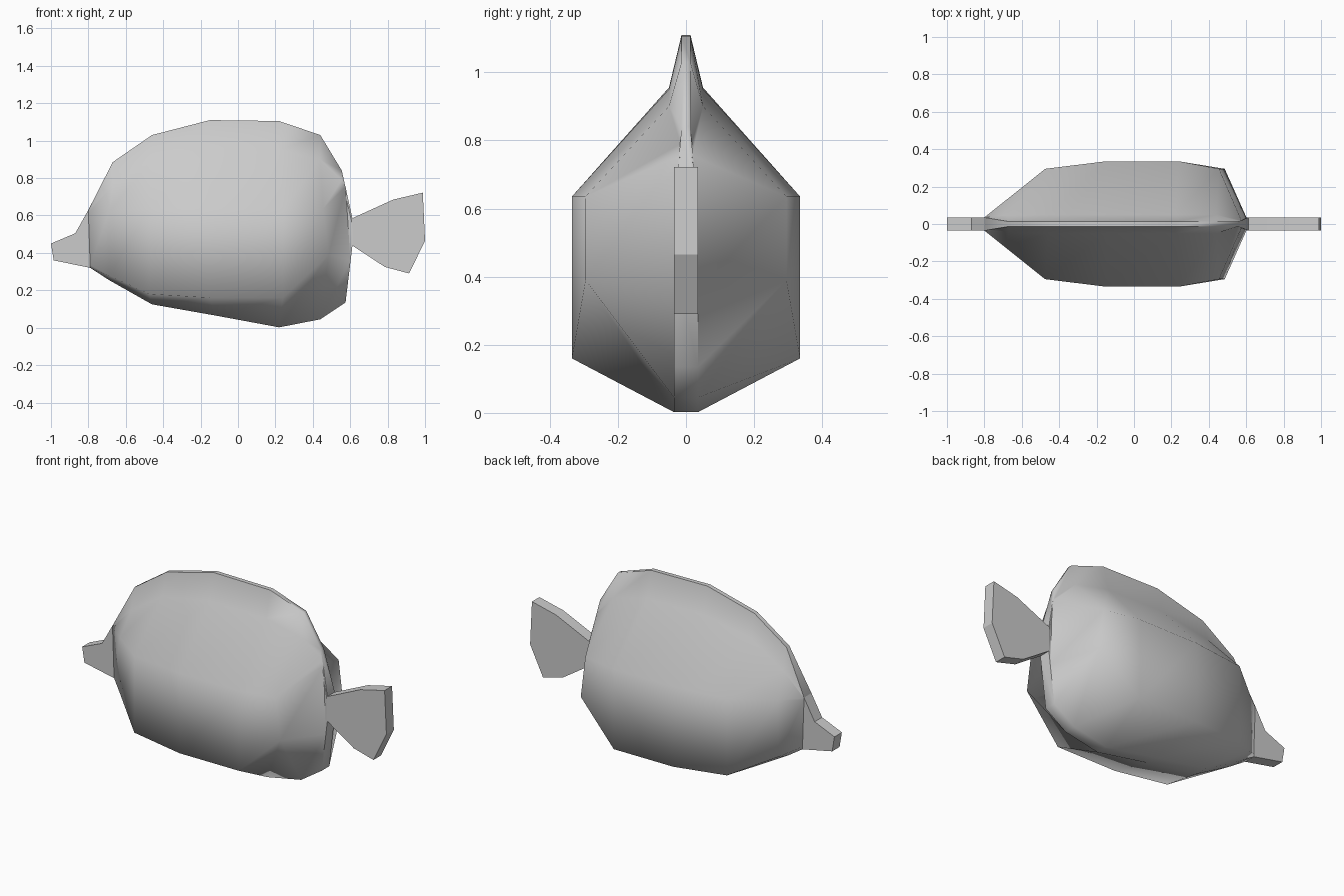
import bpy, bmesh, math

if "Cube" in bpy.data.objects:
    bpy.data.objects.remove(bpy.data.objects["Cube"])


def finish(name, bm, angle):
    bmesh.ops.recalc_face_normals(bm, faces=bm.faces)
    mesh = bpy.data.meshes.new(name)
    bm.to_mesh(mesh)
    bm.free()
    obj = bpy.data.objects.new(name, mesh)
    bpy.context.collection.objects.link(obj)
    bpy.ops.object.select_all(action='DESELECT')
    obj.select_set(True)
    bpy.context.view_layer.objects.active = obj
    bpy.ops.object.shade_smooth_by_angle(angle=math.radians(angle))
    return obj


def plate(name, outline, half):
    """Flat part: an x-z outline with thickness along y."""
    bm = bmesh.new()
    rims = [[bm.verts.new((x, y, z)) for x, z in outline] for y in (-half, half)]
    bm.faces.new(rims[0])
    bm.faces.new(rims[1])
    n = len(outline)
    for i in range(n):
        j = (i + 1) % n
        bm.faces.new((rims[0][i], rims[0][j], rims[1][j], rims[1][i]))
    return finish(name, bm, 20)


# Body stations: ridge x, z, half width | shoulder z, half width |
# upper side point | lower side point | keel x, z
stations = [
    (-.80, .63, .035, .625, .035, (-.80, .035, .615), (-.79, .035, .335), -.79, .32),
    (-.67, .885, .013, .76, .045, (-.69, .123, .62), (-.69, .118, .28), -.69, .255),
    (-.46, 1.03, .013, .90, .05, (-.475, .295, .635), (-.475, .295, .18), -.46, .125),
    (-.15, 1.11, .013, .955, .05, (-.15, .335, .635), (-.15, .335, .16), -.12, .065),
    (.22, 1.105, .013, .95, .05, (.24, .335, .635), (.24, .335, .16), .22, .002),
    (.44, 1.03, .013, .90, .05, (.455, .295, .635), (.485, .295, .39), .44, .045),
    (.555, .84, .013, .79, .016, (.575, .018, .755), (.601, .035, .36), .575, .135),
    (.612, .585, .035, .575, .035, (.612, .035, .55), (.612, .035, .46), .612, .44),
]

# Body: lofted through the stations, mirrored in y
bm = bmesh.new()
rings = []
for rx, rz, rw, sz, sw, upper, lower, kx, kz in stations:
    half = [(rx, rw, rz), (rx, sw, sz), upper, lower, (kx, .035, kz)]
    loop = half + [(x, -y, z) for x, y, z in reversed(half)]
    rings.append([bm.verts.new(p) for p in loop])
for a, b in zip(rings, rings[1:]):
    for i in range(len(a)):
        j = (i + 1) % len(a)
        bm.faces.new((a[i], a[j], b[j], b[i]))
bm.faces.new(rings[0])
bm.faces.new(rings[-1])
finish("body", bm, 68)

# Mouth and tail fin
plate("mouth", [(-.80, .63), (-.87, .505), (-1, .45), (-.985, .36), (-.79, .32)], .035)
plate("tail_fin", [(.61, .585), (.83, .685), (.988, .722), (1, .465),
                   (.915, .29), (.785, .325), (.61, .44)], .035)
